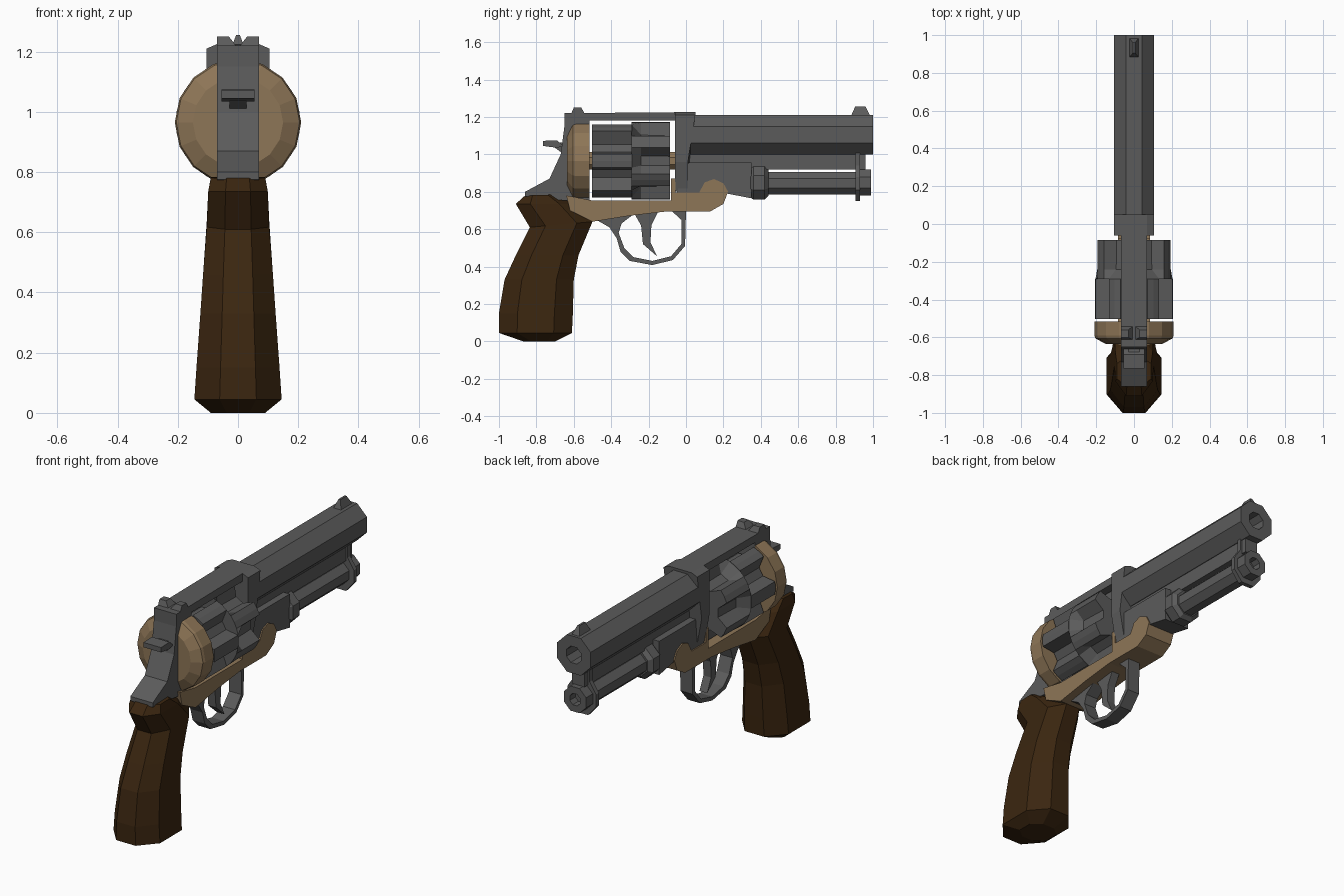
import bpy, bmesh, math


def material(name, rgb):
    m = bpy.data.materials.new(name)
    m.diffuse_color = (*rgb, 1)
    return m


STEEL = material("gunmetal", (0.105, 0.105, 0.105))
BRASS = material("tan_brass", (0.27, 0.18, 0.095))
WOOD = material("dark_wood", (0.043, 0.019, 0.005))


def finish(name, bm, mat):
    bmesh.ops.recalc_face_normals(bm, faces=bm.faces)
    me = bpy.data.meshes.new(name)
    bm.to_mesh(me)
    bm.free()
    me.materials.append(mat)
    ob = bpy.data.objects.new(name, me)
    bpy.context.collection.objects.link(ob)
    return ob


def loft(name, rings, mat):
    """Skin a list of equal-length point rings and cap both ends."""
    bm = bmesh.new()
    vs = [[bm.verts.new(p) for p in r] for r in rings]
    n = len(vs[0])
    for a, b in zip(vs, vs[1:]):
        for i in range(n):
            j = (i + 1) % n
            bm.faces.new((a[i], a[j], b[j], b[i]))
    bm.faces.new(vs[0])
    bm.faces.new(vs[-1])
    return finish(name, bm, mat)


def prism(name, pts, half, mat, x=0.0):
    """Side profile of (y, z) points given thickness along x."""
    return loft(name, [[(x + s * half, y, z) for y, z in pts] for s in (-1, 1)], mat)


def lathe(name, prof, n, z, mat, turn=0.0):
    """Turned part along y from (y, radius) pairs."""
    angs = [math.tau * (i + turn) / n for i in range(n)]
    return loft(name, [[(r * math.cos(a), y, z + r * math.sin(a)) for a in angs]
                       for y, r in prof], mat)


# Octagonal barrel with bore
R8 = 0.105 / math.cos(math.pi / 8)
lathe("barrel", [(0.0, R8), (1.0, R8), (1.0, 0.05), (0.7, 0.05)], 8, 1.105, STEEL, 0.5)

# Rear frame and top strap
prism("frame", [(-0.65, 1.22), (-0.06, 1.225), (-0.06, 1.18), (-0.515, 1.18),
                (-0.515, 0.75), (-0.62, 0.75), (-0.86, 0.775), (-0.86, 0.8),
                (-0.73, 0.87), (-0.67, 1.0), (-0.65, 1.15)], 0.07, STEEL)

# Collar joining strap and barrel, with bevelled top edges
collar = [(-0.105, 0.96), (-0.075, 0.8), (0.075, 0.8), (0.105, 0.96),
          (0.105, 1.21), (0.07, 1.225), (-0.07, 1.225), (-0.105, 1.21)]
loft("barrel_collar", [[(x, y + (d if z > 1 else 0), z) for x, z in collar]
                       for y, d in ((-0.06, 0), (0.01, 0.04))], STEEL)

# Block and rib under the barrel
prism("lower_block", [(-0.05, 0.79), (0.22, 0.79), (0.35, 0.765), (0.35, 0.955),
                      (0.0, 0.955)], 0.078, STEEL)
prism("under_rib", [(0.0, 0.92), (0.96, 0.92), (0.96, 1.01), (0.0, 1.01)], 0.04, STEEL)

# Rod under the barrel: nut, shaft, retaining plate, hollow tip
lathe("rod_nut", [(0.34, 0.08), (0.36, 0.098), (0.42, 0.098), (0.44, 0.075)],
      8, 0.848, STEEL, 0.5)
lathe("rod_shaft", [(0.4, 0.065), (0.93, 0.065)], 8, 0.845, STEEL, 0.5)
lathe("rod_tip", [(0.92, 0.075), (0.99, 0.075), (0.99, 0.035), (0.94, 0.035)],
      8, 0.85, STEEL, 0.5)
plate = [(-0.04, 0.75), (0.04, 0.75), (0.09, 0.81), (0.09, 0.88), (0.05, 0.94),
         (0.05, 1.045), (-0.05, 1.045), (-0.05, 0.94), (-0.09, 0.88), (-0.09, 0.81)]
loft("rod_plate", [[(x, y, z) for x, z in plate] for y in (0.905, 0.93)], STEEL)

# Brass lower frame with curled nose
prism("lower_frame", [(-0.64, 0.78), (-0.62, 0.7), (-0.5, 0.64), (-0.3, 0.672),
                      (-0.1, 0.695), (0.13, 0.695), (0.2, 0.735), (0.225, 0.8),
                      (0.2, 0.845), (0.15, 0.868), (0.1, 0.85), (0.07, 0.795),
                      (-0.055, 0.795), (-0.055, 0.87), (-0.08, 0.87), (-0.08, 0.753),
                      (-0.5, 0.753)], 0.085, BRASS)

# Brass recoil shield and axle
lathe("recoil_shield", [(-0.635, 0.15), (-0.605, 0.205), (-0.59, 0.21), (-0.515, 0.21)],
      16, 0.965, BRASS)
lathe("cylinder_axle", [(-0.52, 0.05), (-0.04, 0.05)], 8, 0.965, BRASS, 0.5)


# Cylinder: notched rear half, fluted front half
def drum_ring(y, offset, depth):
    ring = []
    for k in range(6):
        for a, cut in ((-20, 0), (-10, 1), (10, 1), (20, 0), (30, 0)):
            t = math.radians(60 * k + a + offset)
            r = 0.207 - depth * cut
            ring.append((r * math.cos(t), y, 0.965 + r * math.sin(t)))
    return ring


loft("cylinder_rear", [drum_ring(-0.503, 30, 0.07), drum_ring(-0.29, 30, 0.07)], STEEL)
loft("cylinder_front", [drum_ring(-0.2905, 0, 0.0), drum_ring(-0.24, 0, 0.06),
                        drum_ring(-0.085, 0, 0.065)], STEEL)

# Grip: eight-sided sections (rear y, rear z, front y, front z, half width)
sections = [(-0.87, 0.0, -0.7, 0.0, 0.09), (-1.0, 0.045, -0.61, 0.045, 0.145),
            (-1.0, 0.15, -0.605, 0.15, 0.138), (-0.97, 0.33, -0.6, 0.33, 0.125),
            (-0.91, 0.46, -0.575, 0.46, 0.116), (-0.835, 0.61, -0.5, 0.64, 0.104),
            (-0.91, 0.735, -0.6, 0.735, 0.099), (-0.86, 0.78, -0.7, 0.785, 0.09)]
rings = []
for yr, zr, yf, zf, w in sections:
    half = [(0.42 * w, 0.0), (w, 0.25), (w, 0.75), (0.42 * w, 1.0)]
    loop = half + [(-x, t) for x, t in reversed(half)]
    rings.append([(x, yr + (yf - yr) * t, zr + (zf - zr) * t) for x, t in loop])
loft("grip", rings, WOOD)

# Trigger and guard
prism("trigger_guard", [(-0.48, 0.65), (-0.41, 0.61), (-0.37, 0.55), (-0.35, 0.48),
                        (-0.3, 0.43), (-0.18, 0.408), (-0.07, 0.435), (-0.005, 0.51),
                        (0.0, 0.7), (-0.08, 0.7), (-0.025, 0.65), (-0.025, 0.52),
                        (-0.08, 0.455), (-0.18, 0.43), (-0.28, 0.45), (-0.33, 0.5),
                        (-0.36, 0.58), (-0.345, 0.63), (-0.28, 0.68)], 0.038, STEEL)
prism("trigger", [(-0.28, 0.69), (-0.24, 0.62), (-0.23, 0.52), (-0.155, 0.455),
                  (-0.19, 0.53), (-0.185, 0.62), (-0.15, 0.69)], 0.024, STEEL)

# Hammer stem and spur
prism("hammer_stem", [(-0.63, 1.06), (-0.69, 1.065), (-0.7, 1.035), (-0.66, 1.005),
                      (-0.63, 1.0)], 0.028, STEEL)
prism("hammer_spur", [(-0.765, 1.072), (-0.69, 1.075), (-0.655, 1.045), (-0.69, 1.035),
                      (-0.765, 1.045)], 0.055, STEEL)

# Sights
loft("front_sight", [[(sx * w, y, z) for sx, y in ((-1, a), (1, a), (1, b), (-1, b))]
                     for w, a, b, z in ((0.027, 0.88, 0.988, 1.2),
                                        (0.006, 0.905, 0.96, 1.256))], STEEL)
for side, label in ((-1, "left"), (1, "right")):
    loft("rear_sight_" + label,
         [[(side * x, y, z) for x, y in ((i, a), (0.07, a), (0.07, b), (i, b))]
          for i, a, b, z in ((0.003, -0.615, -0.54, 1.215), (0.03, -0.6, -0.56, 1.25))],
         STEEL)
